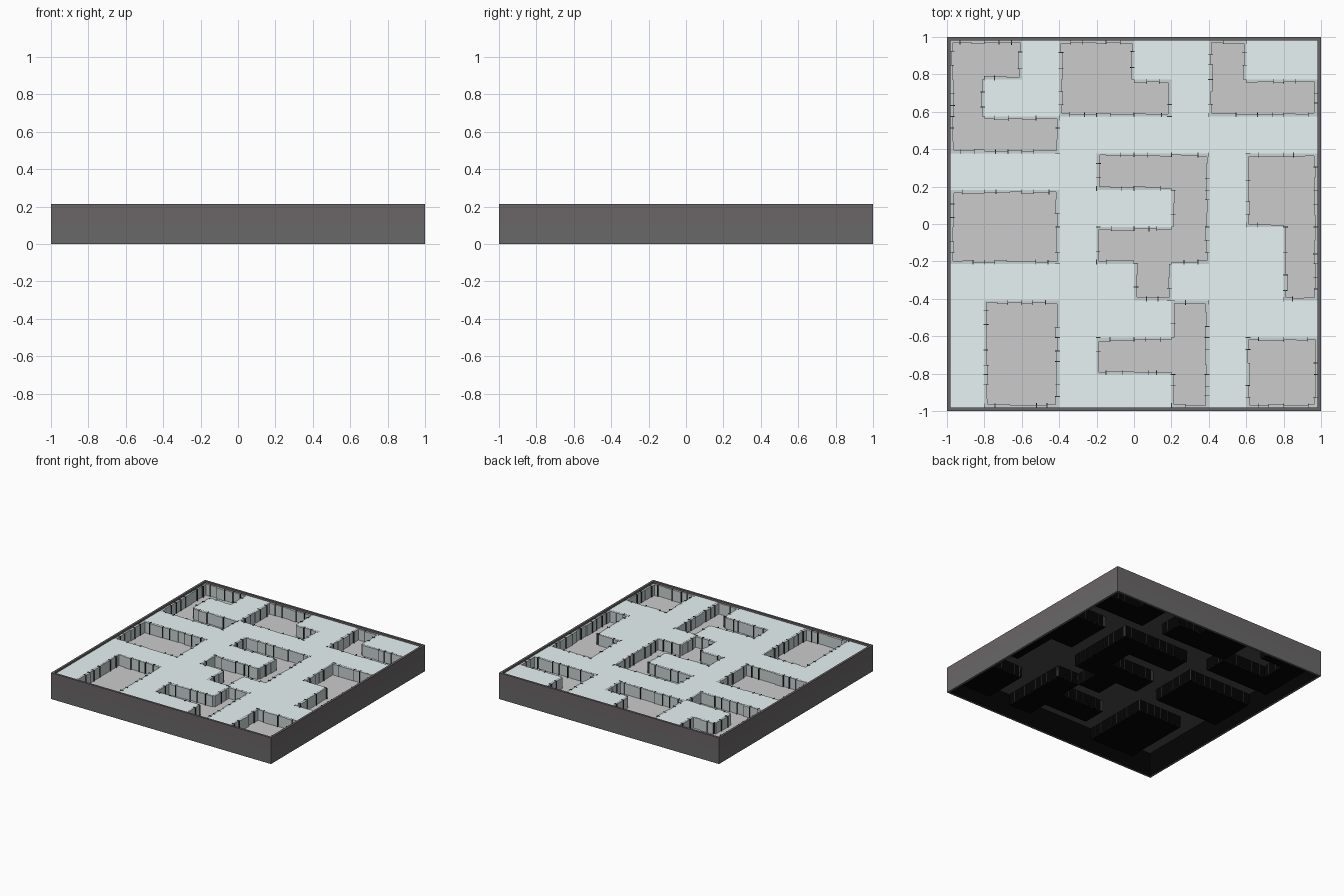
import bpy, bmesh, random
from mathutils import Matrix, Vector

if "Cube" in bpy.data.objects:
    bpy.data.objects.remove(bpy.data.objects["Cube"])

random.seed(4)
TOP, FLOOR, RIM = 0.20, 0.11, 0.215
SKIN = 0.004    # thickness between visible surfaces and the dark underside

# Layout seen from above, back row first: '#' is a sunken room, '.' the raised deck
PLAN = ["##.##..#..",
        "#..###.###",
        "###.......",
        "....###.##",
        "###...#.##",
        "###.###..#",
        ".....#...#",
        ".##...#...",
        ".##.###.##",
        ".##...#.##"]
XS = [-0.982] + [-0.8 + 0.2 * i for i in range(9)] + [0.982]
YS = [0.982] + [0.772 - 0.197 * i for i in range(9)] + [-0.982]


def material(name, rgb):
    m = bpy.data.materials.new(name)
    m.diffuse_color = (*rgb, 1)
    m.use_nodes = True
    m.node_tree.nodes["Principled BSDF"].inputs["Base Color"].default_value = m.diffuse_color
    return m


def finish(name, bm, mat):
    bmesh.ops.remove_doubles(bm, verts=bm.verts, dist=1e-5)
    me = bpy.data.meshes.new(name)
    bm.to_mesh(me)
    bm.free()
    me.materials.append(mat)
    ob = bpy.data.objects.new(name, me)
    bpy.context.collection.objects.link(ob)
    return ob


def quad(bm, pts):
    bm.faces.new([bm.verts.new(p) for p in pts])


def box(bm, p, q, z0, z1):
    lo = Vector((min(p[0], q[0]), min(p[1], q[1]), z0))
    hi = Vector((max(p[0], q[0]), max(p[1], q[1]), z1))
    bmesh.ops.create_cube(bm, size=1, matrix=Matrix.Translation((lo + hi) / 2)
                          @ Matrix.Diagonal((*(hi - lo), 1)))


def is_room(r, c):
    return 0 <= r < 10 and 0 <= c < 10 and PLAN[r][c] == '#'


deck_mat = material("pale_blue_grey", (0.80, 0.90, 0.90))
stone_mat = material("wall_grey", (0.58, 0.64, 0.64))
floor_mat = material("floor_grey", (0.58, 0.57, 0.57))
rim_mat = material("brown_grey_rim", (0.145, 0.13, 0.135))
base_mat = material("grey_base", (0.14, 0.14, 0.14))
crack_mat = material("dark_joint", (0.04, 0.04, 0.04))
black_mat = material("black_underside", (0.001, 0.001, 0.001))
under_mat = material("dark_underside", (0.07, 0.07, 0.07))

# Raised deck and sunken floors with dark undersides, one face per plan cell
deck, floor, deck_under, under = [bmesh.new() for _ in range(4)]
for r in range(10):
    for c in range(10):
        x0, x1, y1, y0 = XS[c], XS[c + 1], YS[r], YS[r + 1]
        bm, bm2, z = (floor, under, FLOOR) if is_room(r, c) else (deck, deck_under, TOP)
        pts = [(x0, y0), (x1, y0), (x1, y1), (x0, y1)]
        quad(bm, [(*p, z) for p in pts])
        quad(bm2, [(*p, z - SKIN) for p in reversed(pts)])
finish("raised_deck", deck, deck_mat)
finish("room_floors", floor, floor_mat)
finish("deck_underside", deck_under, under_mat)

# Room walls: dark back, uneven stone slabs and thin joints
slabs, joints = bmesh.new(), bmesh.new()


def wall(a, b, inward):
    a, b, n = Vector(a), Vector(b), Vector(inward)
    # dark back of the wall, seen only from below
    p, q = a - n * SKIN * 0.5, b - n * SKIN * 0.5
    quad(under, [(*p, FLOOR - SKIN), (*q, FLOOR - SKIN), (*q, TOP - SKIN), (*p, TOP - SKIN)])
    cuts = [0, random.uniform(0.25, 0.4), random.uniform(0.6, 0.75), 1]
    for s, e in zip(cuts, cuts[1:]):
        box(slabs, a.lerp(b, s), a.lerp(b, e) + n * random.uniform(0.010, 0.020),
            FLOOR, TOP - random.uniform(0, 0.003))
    t = (b - a).normalized() * 0.002
    for s in random.sample(cuts[1:], 2):
        m = a.lerp(b, s)
        box(joints, m - n * 0.004 - t, m + n * random.uniform(0.019, 0.024) + t,
            FLOOR, TOP + 0.002)


for r in range(10):
    for c in range(10):
        if not is_room(r, c):
            continue
        x0, x1, y1, y0 = XS[c], XS[c + 1], YS[r], YS[r + 1]
        if not is_room(r - 1, c):
            wall((x0, y1), (x1, y1), (0, -1))
        if not is_room(r + 1, c):
            wall((x1, y0), (x0, y0), (0, 1))
        if not is_room(r, c - 1):
            wall((x0, y0), (x0, y1), (1, 0))
        if not is_room(r, c + 1):
            wall((x1, y1), (x1, y0), (-1, 0))
finish("wall_slabs", slabs, stone_mat)
finish("wall_joints", joints, crack_mat)

# Black lining inside the open base
k = 0.981
for x, y in ((1, 0), (-1, 0), (0, 1), (0, -1)):
    a, b = Vector((x - y, y + x)) * k, Vector((x + y, y - x)) * k
    quad(under, [(*a, 0), (*b, 0), (*b, TOP - SKIN), (*a, TOP - SKIN)])
finish("room_undersides", under, black_mat)

# Outer frame in two bands, open underneath
for name, z0, z1, mat in (("frame_base", 0, 0.11, base_mat), ("frame_rim", 0.11, RIM, rim_mat)):
    frame = bmesh.new()
    for s in (-1, 1):
        box(frame, (-1, s), (1, s * 0.982), z0, z1)
        box(frame, (s, -0.982), (s * 0.982, 0.982), z0, z1)
    finish(name, frame, mat)
